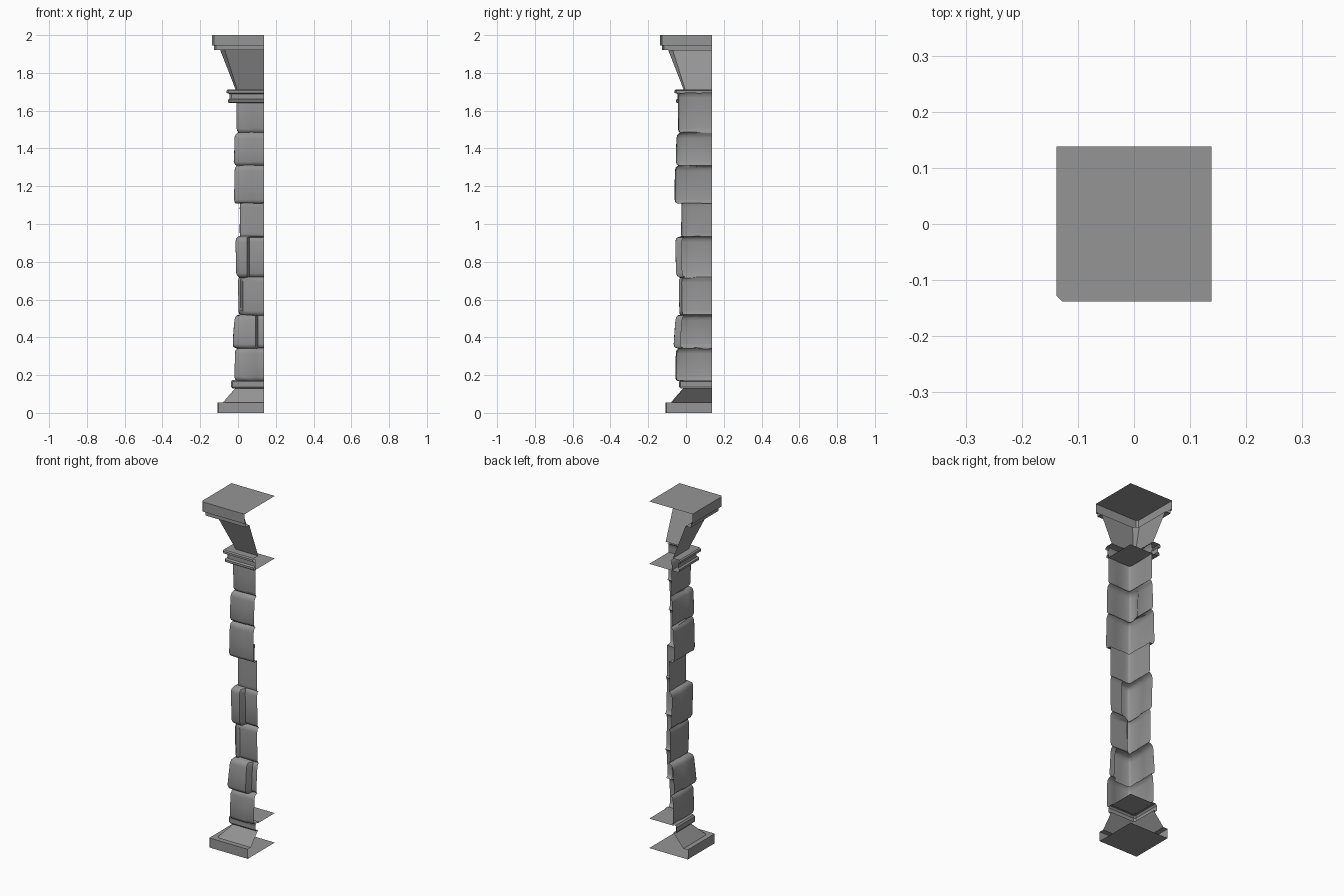
import bpy, bmesh, random

if "Cube" in bpy.data.objects:
    bpy.data.objects.remove(bpy.data.objects["Cube"])

random.seed(4)
E = 0.138  # open edges of the quarter pillar lie on x = E and y = E

stone = bpy.data.materials.new("dark_stone")
stone.diffuse_color = (.3, .3, .3, 1)
stone.use_nodes = True
stone.node_tree.nodes["Principled BSDF"].inputs["Base Color"].default_value = stone.diffuse_color


def finish(name, rows, caps=(), smooth=False):
    """Skin a stack of equal-length point rows, plus flat square caps (x, y, z, chamfer)."""
    bm = bmesh.new()
    grid = [[bm.verts.new(p) for p in row] for row in rows]
    for a, b in zip(grid, grid[1:]):
        for i in range(len(a) - 1):
            bm.faces.new((a[i], b[i], b[i + 1], a[i + 1]))
    for x, y, z, c in caps:
        pts = [(E, y), (x + c, y), (x, y + c), (x, E), (E, E)]
        bm.faces.new([bm.verts.new((px, py, z)) for px, py in pts])
    bmesh.ops.remove_doubles(bm, verts=bm.verts, dist=0.0002)
    mesh = bpy.data.meshes.new(name)
    bm.to_mesh(mesh)
    bm.free()
    mesh.materials.append(stone)
    obj = bpy.data.objects.new(name, mesh)
    bpy.context.collection.objects.link(obj)
    if smooth:
        bpy.ops.object.select_all(action='DESELECT')
        bpy.context.view_layer.objects.active = obj
        obj.select_set(True)
        bpy.ops.object.shade_smooth_by_angle(angle=0.8)
    return obj


def moulding(name, profile, caps=()):
    """Sweep an (offset, z, corner chamfer) profile round the outer corner."""
    rows = [[(E, o, z), (o + c, o, z), (o, o + c, z), (o, E, z)] for o, z, c in profile]
    finish(name, rows, caps)


# Base: plinth, sloped foot and rounded ring
moulding("plinth", [(-.108, 0, .004), (-.108, .055, .004), (-.08, .055, .012)],
         [(-.108, -.108, 0, .004)])
moulding("sloped_foot", [(-.08, .055, .012), (-.015, .13, .008)])
moulding("base_ring", [(-.015, .13, .008), (-.03, .13, .008), (-.037, .138, .008),
                       (-.037, .165, .008), (-.03, .175, .008), (-.005, .175, .008)],
         [(-.015, -.015, .17, .008)])

# Shaft courses: z0, z1, left face x, front face y, front step (x, y beyond it),
# left step (y, x beyond it), joint depth, lean (inward shift from bottom to top)
courses = [
    (.17, .340, -.018, -.056, .09, -.050, .08, -.014, .014, .002),
    (.345, .515, -.024, -.061, .10, -.026, .05, -.018, .014, .010),
    (.52, .715, .001, -.037, .02, -.022, .05, .005, .008, -.004),
    (.72, .930, -.012, -.055, .055, -.022, .06, -.006, .014, -.006),
    (.935, 1.11, .010, -.025, .08, -.024, .08, .010, .002, 0),
    (1.11, 1.305, -.020, -.059, .08, -.056, .08, -.019, .010, .002),
    (1.31, 1.480, -.020, -.053, .08, -.050, .01, -.010, .014, .002),
    (1.485, 1.695, -.008, -.042, .08, -.039, .08, -.006, .010, -.002),
]


def course_row(c, z, inset, t):
    """Plan outline of one course, pulled inwards by inset; t runs -0.5..0.5 in height."""
    x, y, sx, yb, sy, xb, _, lean = c[2:]
    j = lambda: random.uniform(-.002, .002)
    r, s = .012, .007
    sy += .015 * t   # left steps run slightly askew
    d = inset + lean * t
    pts = [(E, yb), (sx + s, yb), (sx - s, y), ((sx + x) / 2, y + j()),
           (x + r, y), (x + r * .3, y + r * .3), (x, y + r),
           (x + j(), (sy + y) / 2), (x, sy - s), (xb, sy + s), (xb, E)]
    return [(min(px + d * (i >= 4), E), min(py + d * (i <= 6), E), z + j() * (0 < i < 10))
            for i, (px, py) in enumerate(pts)]


shaft = []
for c in courses:
    z0, z1, joint = c[0], c[1], c[8]
    for z, k in ((z0, 1), (z0 + .006, .35), (z0 + .02, 0), ((z0 + z1) / 2, .05),
                 (z1 - .025, .1), (z1 - .008, .4), (z1, 1)):
        shaft.append(course_row(c, z, k * joint, (z - z0) / (z1 - z0) - .5))
finish("stone_shaft", shaft, [(-.008, -.042, 1.64, .008)], smooth=True)

# Capital: double neck ring, flared bell and two stepped slabs
moulding("neck_ring", [(-.008, 1.64, .006), (-.046, 1.64, .01), (-.053, 1.645, .01),
                       (-.053, 1.657, .01), (-.044, 1.663, .01), (-.044, 1.688, .01),
                       (-.06, 1.694, .01), (-.06, 1.706, .01), (-.054, 1.712, .01),
                       (-.012, 1.712, .01)])
moulding("flared_bell", [(-.012, 1.71, .008), (-.094, 1.92, .024)])
moulding("lower_slab", [(-.094, 1.92, .024), (-.127, 1.92, .01), (-.127, 1.944, .01)])
moulding("top_slab", [(-.127, 1.944, .01), (-.138, 1.944, .01), (-.138, 2.0, .01)],
         [(-.138, -.138, 2.0, .01)])
